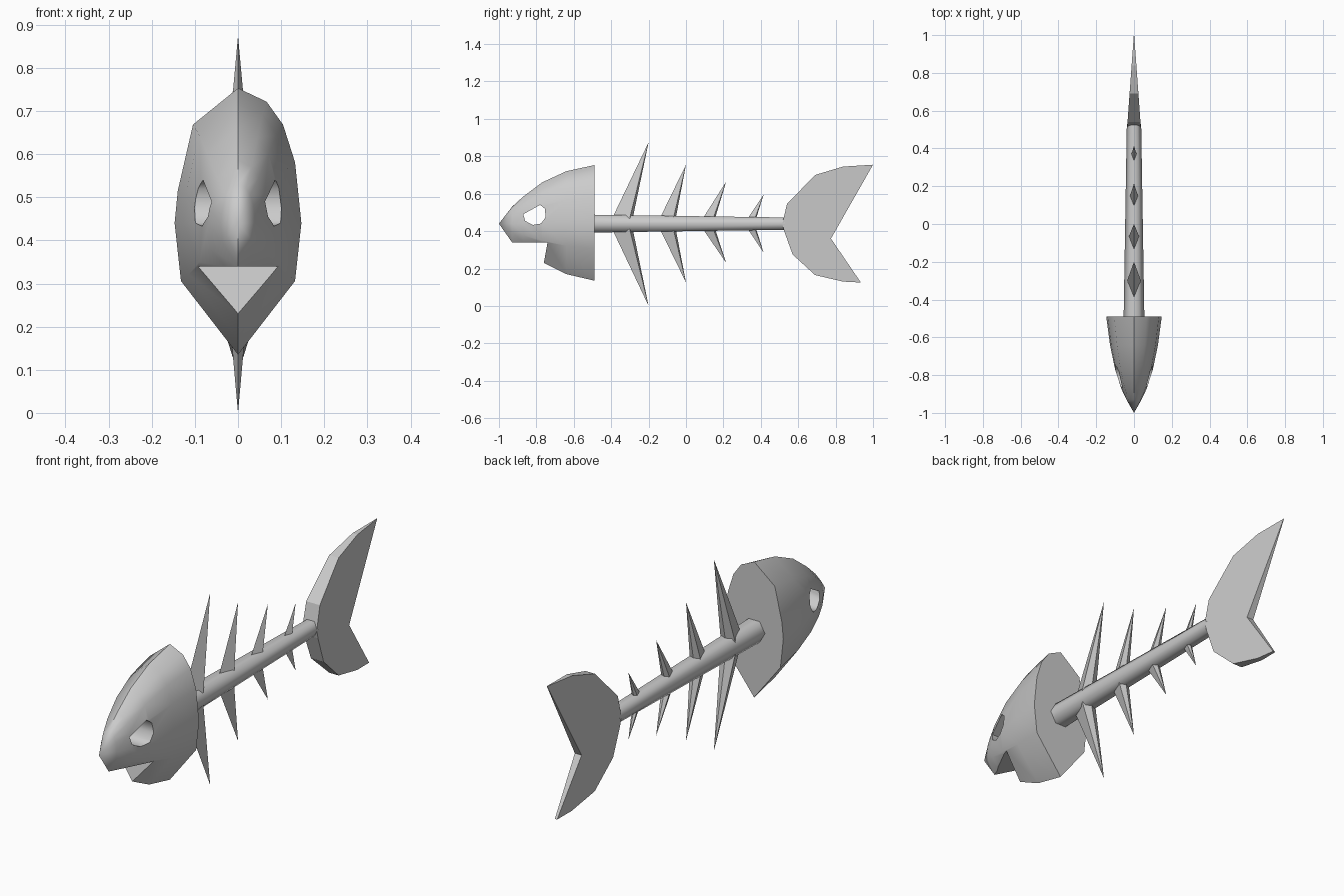
import bpy, bmesh, math
from mathutils import Matrix

old = bpy.data.objects.get("Cube")
if old:
    bpy.data.objects.remove(old, do_unlink=True)

bone = bpy.data.materials.new("bone grey")
bone.use_nodes = True
GREY = (0.6, 0.6, 0.6, 1)
bone.diffuse_color = GREY
bone.node_tree.nodes["Principled BSDF"].inputs["Base Color"].default_value = GREY

MID = 0.44  # height of the spine axis


def finish(bm, name, smooth=None):
    bmesh.ops.recalc_face_normals(bm, faces=bm.faces)
    mesh = bpy.data.meshes.new(name)
    bm.to_mesh(mesh)
    bm.free()
    mesh.materials.append(bone)
    obj = bpy.data.objects.new(name, mesh)
    bpy.context.collection.objects.link(obj)
    if smooth:
        shade(obj, smooth)
    return obj


def activate(obj):
    bpy.ops.object.select_all(action='DESELECT')
    obj.select_set(True)
    bpy.context.view_layer.objects.active = obj


def shade(obj, degrees):
    activate(obj)
    bpy.ops.object.shade_smooth_by_angle(angle=math.radians(degrees))


def slab(name, outline, half_width):
    """Side outline (y, z) given thickness in x; half_width is a function of y."""
    bm = bmesh.new()
    left, right = [[bm.verts.new((s * half_width(y), y, z)) for y, z in outline]
                   for s in (1, -1)]
    bm.faces.new(left)
    bm.faces.new(right[::-1])
    for i in range(len(outline)):
        bm.faces.new((left[i - 1], right[i - 1], right[i], left[i]))
    return finish(bm, name)


def cut(obj, cutter):
    mod = obj.modifiers.new("cut", 'BOOLEAN')
    mod.operation = 'DIFFERENCE'
    mod.solver = 'EXACT'
    mod.object = cutter
    activate(obj)
    bpy.ops.object.modifier_apply(modifier=mod.name)
    bpy.data.objects.remove(cutter, do_unlink=True)


# Head: rings (y, top, bottom, half width) lofted from the nose point
section = [(0, 1), (.45, .9), (.71, .73), (.9, .45), (1, 0), (.9, -.44),
           (0, -1), (-.9, -.44), (-1, 0), (-.95, .24), (-.71, .73)]
rings = [(-.93, .53, .34, .04), (-.87, .585, .30, .068), (-.77, .66, .235, .1),
         (-.64, .72, .17, .127), (-.49, .753, .135, .147)]
bm = bmesh.new()
nose = bm.verts.new((0, -1, MID))
prev = None
for y, top, bottom, width in rings:
    ring = [bm.verts.new((u * width, y, MID + v * ((top - MID) if v > 0 else (MID - bottom))))
            for u, v in section]
    for i in range(len(ring)):
        if prev:
            bm.faces.new((prev[i - 1], prev[i], ring[i], ring[i - 1]))
        else:
            bm.faces.new((nose, ring[i], ring[i - 1]))
    prev = ring
bm.faces.new(prev)
head = finish(bm, "head")

# Mouth notch and eye hole right through the head
cut(head, slab("mouth_cutter", [(-1.1, .34), (-.74, .34), (-.784, .1), (-1.1, .1)],
               lambda y: .3))
cut(head, slab("eye_cutter", [(-.87, .49), (-.78, .54), (-.755, .52), (-.75, .475),
                              (-.775, .44), (-.82, .433), (-.86, .455)], lambda y: .3))
shade(head, 50)

# Spine: tapered six-sided rod
bm = bmesh.new()
bmesh.ops.create_cone(bm, cap_ends=True, segments=6, radius1=.055, radius2=.038, depth=1.03)
bmesh.ops.rotate(bm, verts=bm.verts, matrix=Matrix.Rotation(-math.pi / 2, 3, 'X'))
# keep a pair of corners on the left and right
if max(v.co.x for v in bm.verts) < .05:
    bmesh.ops.rotate(bm, verts=bm.verts, matrix=Matrix.Rotation(math.pi / 6, 3, 'Y'))
bmesh.ops.translate(bm, verts=bm.verts, vec=(0, .015, MID))
finish(bm, "spine", 65)

# Ribs: front y, back y, half width, tip y, tip heights above and below
ribs = [(-.395, -.285, .037, -.2, .875, 0), (-.14, -.055, .028, 0, .755, .125),
        (.09, .155, .022, .215, .665, .23), (.33, .375, .014, .415, .595, .285)]
for n, (front, back, width, tip_y, high, low) in enumerate(ribs, 1):
    for side, tip_z, base_z in (("upper", high, MID + .028), ("lower", low, MID - .028)):
        bm = bmesh.new()
        tip = bm.verts.new((0, tip_y, tip_z))
        side_y = back - .15 * (back - front)
        base = [bm.verts.new((x, y, base_z)) for x, y in
                ((0, front), (width, side_y), (0, back), (-width, side_y))]
        bm.faces.new(base)
        for i in range(4):
            bm.faces.new((base[i - 1], base[i], tip))
        finish(bm, f"{side}_rib_{n}")

# Tail fin: wedge that thins toward the rear
slab("tail_fin", [(.515, .44), (.54, .545), (.69, .70), (.84, .745), (1, .755),
                  (.775, .36), (.935, .125), (.84, .13), (.69, .165), (.57, .275),
                  (.525, .40)], lambda y: .001 + .034 * (1 - y) / .47)
